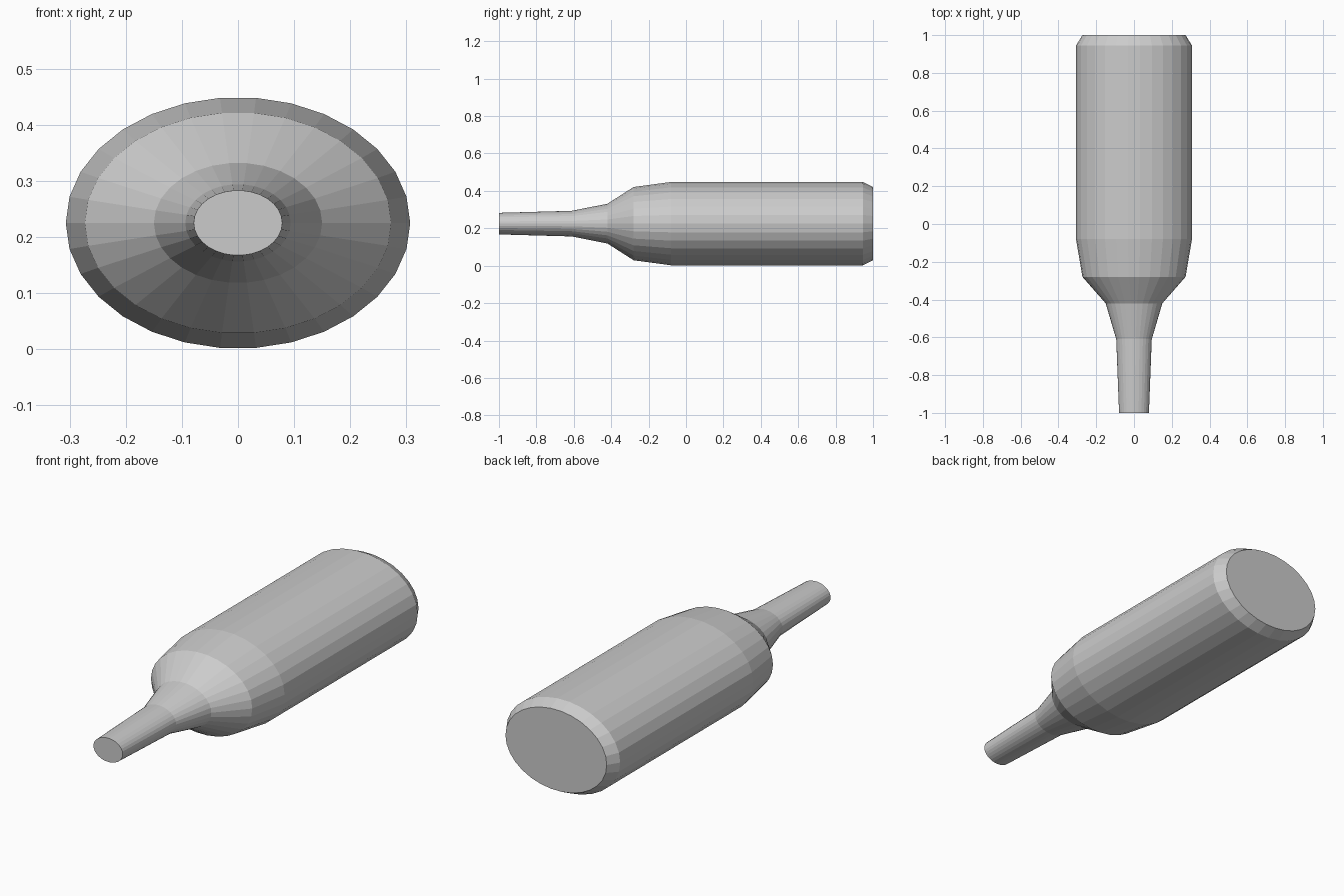
import bpy, bmesh
from math import cos, sin, tau

if "Cube" in bpy.data.objects:
    bpy.data.objects.remove(bpy.data.objects["Cube"])

SIDES = 30
CENTRE_Z = 0.225

# Lengthwise profile: y, half width, half height
PROFILE = [
    (-1.00, 0.079, 0.058),   # neck tip
    (-0.61, 0.094, 0.069),   # neck base
    (-0.42, 0.150, 0.107),   # flare
    (-0.28, 0.273, 0.197),   # shoulder
    (-0.08, 0.307, 0.224),   # body start
    (0.945, 0.307, 0.224),   # body end
    (1.00, 0.273, 0.197),    # bevelled base
]


def ring(bm, y, a, b):
    return [bm.verts.new((a * cos(tau * i / SIDES), y, CENTRE_Z + b * sin(tau * i / SIDES)))
            for i in range(SIDES)]


# Oval bottle lofted through the rings and capped at both ends
bm = bmesh.new()
rings = [ring(bm, *p) for p in PROFILE]
for r0, r1 in zip(rings, rings[1:]):
    for i in range(SIDES):
        j = (i + 1) % SIDES
        bm.faces.new((r0[i], r0[j], r1[j], r1[i]))
bm.faces.new(rings[0])
bm.faces.new(rings[-1])
bmesh.ops.recalc_face_normals(bm, faces=bm.faces[:])

mesh = bpy.data.meshes.new("oval_bottle")
bm.to_mesh(mesh)
bm.free()
bpy.context.collection.objects.link(bpy.data.objects.new("oval_bottle", mesh))
